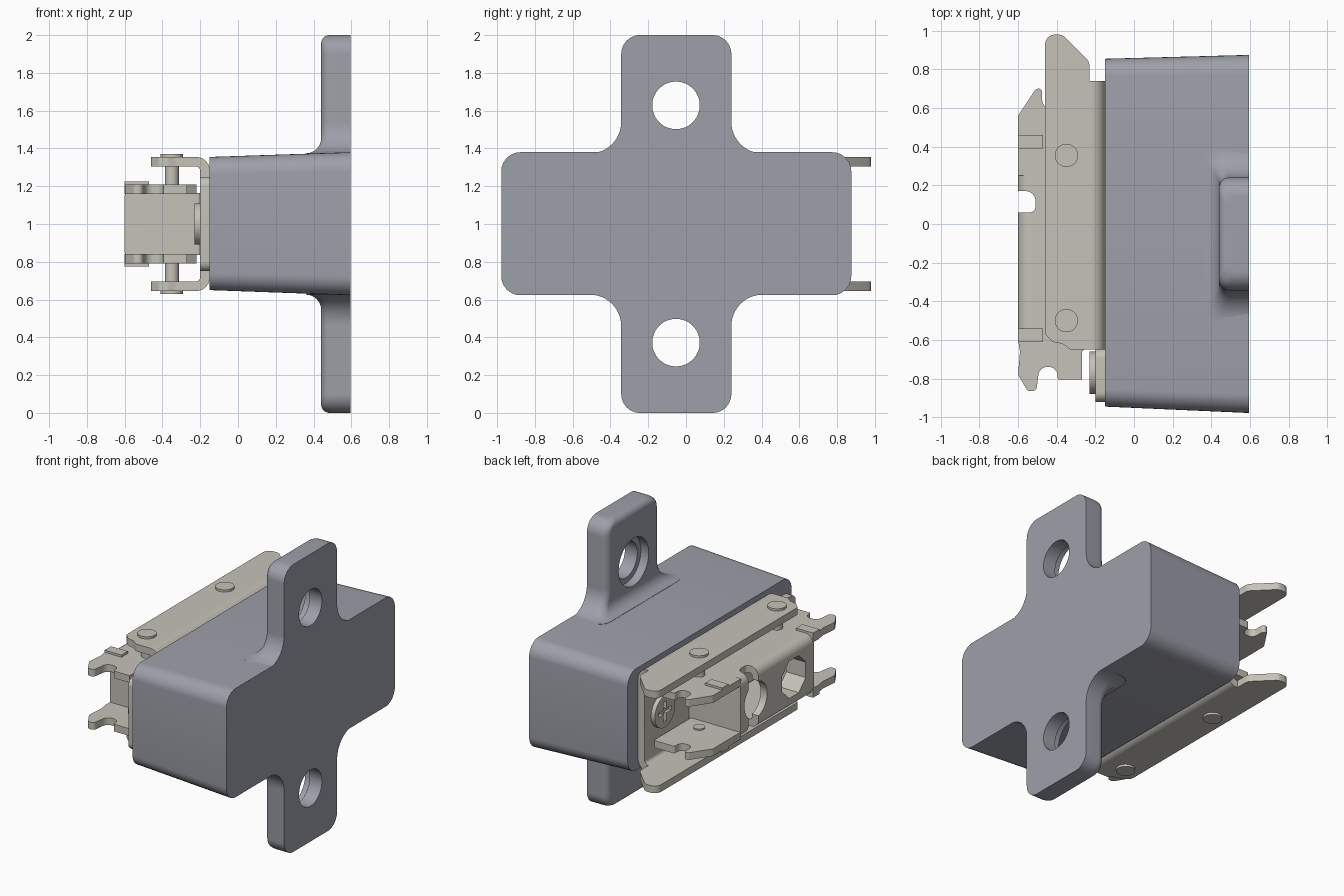
import bpy, bmesh
from math import sin, cos, pi, radians, sqrt, acos, tan
from mathutils import Vector

if "Cube" in bpy.data.objects:
    bpy.data.objects.remove(bpy.data.objects["Cube"])


def material(name, rgb):
    m = bpy.data.materials.new(name)
    m.diffuse_color = (*rgb, 1)
    m.use_nodes = True
    m.node_tree.nodes["Principled BSDF"].inputs["Base Color"].default_value = m.diffuse_color
    return m


PLASTIC = material("grey_plastic", (0.34, 0.35, 0.40))
METAL = material("warm_metal", (0.56, 0.54, 0.48))


def loft(name, rings, mat=METAL):
    """Closed skin through rings of equal length; heights are relative to z = 1."""
    bm = bmesh.new()
    vs = [[bm.verts.new(p) for p in r] for r in rings]
    n = len(rings[0])
    for a, b in zip(vs, vs[1:]):
        for i in range(n):
            bm.faces.new((a[i], a[(i + 1) % n], b[(i + 1) % n], b[i]))
    bm.faces.new(vs[0][::-1])
    bm.faces.new(vs[-1])
    bmesh.ops.recalc_face_normals(bm, faces=bm.faces[:])
    me = bpy.data.meshes.new(name)
    bm.to_mesh(me)
    bm.free()
    ob = bpy.data.objects.new(name, me)
    ob.location.z = 1
    bpy.context.collection.objects.link(ob)
    me.materials.append(mat)
    return ob


def rounded(pts, n=6):
    """Polygon with corners (a, b, radius) replaced by arcs."""
    out = []
    for i, p in enumerate(pts):
        c = Vector(p[:2])
        r = p[2] if len(p) > 2 else 0
        if not r:
            out.append(tuple(c))
            continue
        u = (Vector(pts[i - 1][:2]) - c).normalized()
        w = (Vector(pts[(i + 1) % len(pts)][:2]) - c).normalized()
        half = acos(max(-1, min(1, u.dot(w)))) / 2
        mid = c + (u + w).normalized() * (r / sin(half))
        s, e = c + u * (r / tan(half)) - mid, c + w * (r / tan(half)) - mid
        for k in range(n + 1):
            out.append(tuple(mid + s.lerp(e, k / n).normalized() * r))
    return out


def prism(name, pts, axis, a, b, mat=METAL):
    place = {'x': lambda p, t: (t, p[0], p[1]),
             'y': lambda p, t: (p[0], t, p[1]),
             'z': lambda p, t: (p[0], p[1], t)}[axis]
    return loft(name, [[place(p, t) for p in pts] for t in (a, b)], mat)


def rect(a0, a1, b0, b1, r=0):
    return rounded([(a0, b0, r), (a1, b0, r), (a1, b1, r), (a0, b1, r)])


def circle(a, b, r, n=40):
    return [(a + r * cos(2 * pi * (k + .5) / n), b + r * sin(2 * pi * (k + .5) / n)) for k in range(n)]


def apply_mod(ob, mod):
    bpy.ops.object.select_all(action='DESELECT')
    bpy.context.view_layer.objects.active = ob
    ob.select_set(True)
    bpy.ops.object.modifier_apply(modifier=mod.name)


def mirror_z(ob):
    m = ob.modifiers.new("mirror", 'MIRROR')
    m.use_axis = (False, False, True)
    m.use_mirror_merge = False
    apply_mod(ob, m)
    return ob


def cut(ob, *cutters):
    for c in cutters:
        c.hide_render = True
        m = ob.modifiers.new("cut", 'BOOLEAN')
        m.operation = 'DIFFERENCE'
        m.solver = 'EXACT'
        m.object = c
        apply_mod(ob, m)


def remove(*obs):
    for o in obs:
        bpy.data.objects.remove(o)


# Drafted block
loft("body", [[(-.15, *p) for p in rect(-.945, .855, -.35, .355, .09)],
              [(.595, *p) for p in rect(-.978, .875, -.377, .38, .10)]], PLASTIC)

# Mounting tabs: stacked sections, flared at the root and rounded at the tip
def tab_section(z):
    d = min(.166, max(0, .54 - z))
    ey = .166 - sqrt(.166 ** 2 - d * d)
    d = min(.08, max(0, .454 - z))
    ex = .08 - sqrt(.08 ** 2 - d * d)
    d = max(0, z - .9)
    ey -= .1 - sqrt(max(0, .01 - d * d))
    d = max(0, z - .955)
    ex -= .045 - sqrt(max(0, .045 ** 2 - d * d))
    y0, y1, x0, r = -.343 - ey, .24 + ey, .44 - ex, .05 + .5 * max(0, ex)
    return [(*p, z) for p in rounded([(.595, y0), (.595, y1), (x0, y1, r), (x0, y0, r)])]


steps = [k * pi / 24 for k in range(13)]
heights = [.355] + [.54 - .166 * sin(a) for a in steps[::-1]] + [.9 + .1 * sin(a) for a in steps]
tabs = mirror_z(loft("mounting_tabs", [tab_section(z) for z in heights], PLASTIC))
bore = mirror_z(prism("bore_cutter", circle(-.053, .628, .126), 'x', .3, .7))
counterbore = mirror_z(prism("counterbore_cutter", circle(-.053, .628, .165), 'x', .3, .50))
cut(tabs, bore, counterbore)
remove(bore, counterbore)

# Outer channel: bent back, tail plate and two side flanges
prism("channel_back", rounded([(-.235, .355), (-.15, .355, .07), (-.15, -.355, .07), (-.235, -.355),
                               (-.235, -.305), (-.2, -.305, .025), (-.2, .305, .025), (-.235, .305)]),
      'y', -.65, .74)
prism("channel_tail", rect(-.92, -.645, -.25, .25, .05), 'x', -.2, -.15)
flange = rounded([(-.46, -.57, .03), (-.42, -.61, .02), (-.37, -.62, .02), (-.33, -.65, .01), (-.23, -.65),
                  (-.23, .84, .06), (-.37, .98, .05), (-.46, .98, .05)])
mirror_z(prism("channel_flanges", flange, 'z', .305, .355))

# Inner channel: forked side walls and a perforated outer web
wall = rounded([(-.22, -.62), (-.27, -.66), (-.27, -.805), (-.395, -.805, .01), (-.395, -.74, .045),
                (-.49, -.74, .045), (-.505, -.865, .025), (-.55, -.865, .025), (-.6, -.78, .02),
                (-.59, -.66), (-.6, -.6), (-.6, -.54), (-.535, -.54), (-.535, .25), (-.6, .25),
                (-.6, .56, .02), (-.5, .71, .02), (-.475, .69, .01), (-.475, .60, .04), (-.38, .60, .04),
                (-.38, .67, .01), (-.22, .67, .01)])
walls = mirror_z(prism("inner_walls", wall, 'z', .16, .21))
web = prism("inner_web", rounded([(-.53, -.21), (-.6, -.21, .06), (-.6, .21, .06), (-.53, .21),
                                  (-.53, .16), (-.55, .16, .015), (-.55, -.16, .015), (-.53, -.16)]),
            'y', -.55, .26)
slot = prism("slot_cutter", rounded([(-.7, .06), (-.51, .06, .03), (-.51, .17, .05), (-.7, .17)]), 'z', -.4, .4)
round_hole = prism("round_cutter", circle(.09, 0, .125), 'x', -.7, -.45)
octagon = prism("octagon_cutter", circle(-.33, 0, .14, 8), 'x', -.7, -.45)
cut(web, slot, round_hole, octagon)
cut(walls, slot)
remove(slot, round_hole, octagon)

# Folded end walls and the collar behind the octagonal hole
for name, y0, y1, s in (("end_wall_back", .22, .26, 1), ("end_wall_front", -.55, -.51, -1)):
    prism(name, rect(-.595, -.2, y0, y1, .012), 'z', -.165, .165)
collar = prism("octagon_collar", circle(-.33, 0, .155, 8), 'x', -.56, -.45)
collar_bore = prism("collar_cutter", circle(-.33, 0, .14, 8), 'x', -.7, -.3)
cut(collar, collar_bore)
remove(collar_bore)

# Raised stops, pivot pins and screws
for label, y in (("back", .425), ("front", -.575)):
    mirror_z(prism("stop_" + label, rect(-.6, -.47, y - .035, y + .035), 'z', .2, .225))
for label, y in (("back", .355), ("front", -.5)):
    mirror_z(prism("pin_shaft_" + label, circle(-.35, y, .037), 'z', .15, .32))
    mirror_z(prism("pin_head_" + label, circle(-.35, y, .06), 'z', .34, .37))
for label, y in (("back", .56), ("front", -.77)):
    screw = prism("screw_" + label, circle(y, 0, .11), 'x', -.23, -.19)
    a = prism("slot_a", rect(y - .07, y + .07, -.015, .015), 'x', -.3, -.208)
    b = prism("slot_b", rect(y - .015, y + .015, -.07, .07), 'x', -.3, -.208)
    cut(screw, a, b)
    remove(a, b)

# Smooth curved faces, keep edges crisp
bpy.ops.object.select_all(action='SELECT')
bpy.context.view_layer.objects.active = tabs
bpy.ops.object.shade_smooth_by_angle(angle=radians(32))
